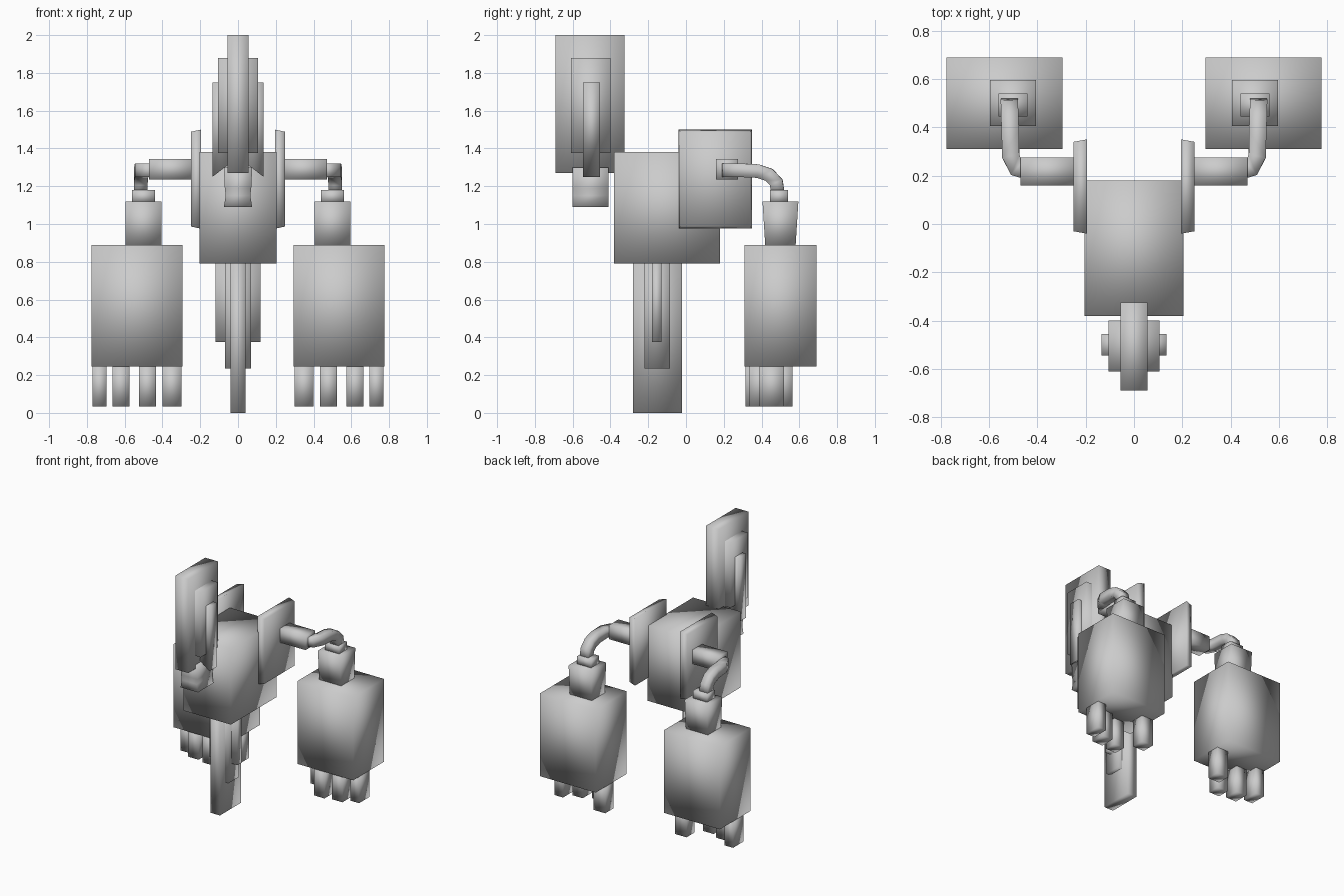
import bpy, bmesh
from mathutils import Vector

old = bpy.data.objects.get("Cube")
if old:
    bpy.data.objects.remove(old, do_unlink=True)

grey = bpy.data.materials.new("plain_grey")
grey.use_nodes = True
grey.diffuse_color = (0.6, 0.6, 0.6, 1)
grey.node_tree.nodes["Principled BSDF"].inputs["Base Color"].default_value = (0.6, 0.6, 0.6, 1)


def finish(name, bm):
    bmesh.ops.recalc_face_normals(bm, faces=bm.faces)
    for f in bm.faces:
        f.smooth = True
    me = bpy.data.meshes.new(name)
    bm.to_mesh(me)
    bm.free()
    me.materials.append(grey)
    ob = bpy.data.objects.new(name, me)
    bpy.context.collection.objects.link(ob)
    return ob


def box(name, x, y, z, side=1, shape=None):
    """Box from (low, high) ranges; shape may move each corner."""
    bm = bmesh.new()
    bmesh.ops.create_cube(bm, size=1)
    for v in bm.verts:
        high = [c > 0 for c in v.co]
        v.co = Vector((x[high[0]], y[high[1]], z[high[2]]))
        if shape:
            shape(v.co, high)
        v.co.x *= side
    return finish(name, bm)


def loft(name, rings):
    """Skin closed four-point rings into a capped solid."""
    bm = bmesh.new()
    rings = [[bm.verts.new(p) for p in r] for r in rings]
    for a, b in zip(rings, rings[1:]):
        for i in range(4):
            j = (i + 1) % 4
            bm.faces.new((a[i], a[j], b[j], b[i]))
    bm.faces.new(rings[0])
    bm.faces.new(rings[-1])
    return finish(name, bm)


def tube(name, path, half, side):
    """Square tube along a bent path."""
    pts = [Vector(p) for p in path]
    rings = []
    for i, p in enumerate(pts):
        t = (pts[min(i + 1, len(pts) - 1)] - pts[max(i - 1, 0)]).normalized()
        s = t.cross(Vector((0, 0, 1))).normalized()
        u = s.cross(t)
        ring = [p + half * (s * a + u * b) for a, b in ((1, 1), (-1, 1), (-1, -1), (1, -1))]
        rings.append([Vector((q.x * side, q.y, q.z)) for q in ring])
    return loft(name, rings)


# Torso
box("torso", (-.205, .205), (-.38, .18), (.79, 1.38))

# Head slabs and waisted neck
box("head_crest", (-.055, .055), (-.69, -.325), (1.27, 2))
box("head_middle", (-.105, .105), (-.61, -.40), (1.375, 1.88))
neck = ((.075, 1.09), (.065, 1.15), (.07, 1.19), (.075, 1.3))
loft("neck", [[(-w, -.6, z), (w, -.6, z), (w, -.41, z), (-w, -.41, z)] for w, z in neck])

# Tail blades hanging under the torso
box("tail_long", (-.04, .04), (-.28, -.02), (0, .81))
box("tail_middle", (-.07, .07), (-.22, -.085), (.235, .8))
box("tail_short", (-.12, .12), (-.18, -.13), (.375, .8))


def slant_inner(co, high):
    if not high[0] and not high[2]:
        co.z += .065


def bevel_outer(co, high):
    if high[0]:
        co.y += -.01 if high[1] else .01
        co.z += -.012 if high[2] else .012


def narrow_base(co, high):
    if not high[2]:
        co.y += -.015 if high[1] else .015


elbow = ((.44, .22, 1.285), (.485, .23, 1.285), (.51, .28, 1.285), (.512, .38, 1.28),
         (.514, .44, 1.26), (.515, .478, 1.22), (.515, .487, 1.16))
fingers = {
    "thumb": ((.3, .4), (.465, .565)),
    "finger_inner": ((.435, .525), (.315, .41)),
    "finger_middle": ((.575, .665), (.335, .45)),
    "finger_outer": ((.695, .77), (.39, .52)),
}

for label, s in (("left", 1), ("right", -1)):
    box(f"{label}_ear", (.05, .135), (-.545, -.455), (1.25, 1.75), s, slant_inner)
    # Shoulder plate and arm
    box(f"{label}_shoulder_plate", (.195, .25), (-.04, .35), (.975, 1.5), s, bevel_outer)
    box(f"{label}_upper_arm", (.23, .47), (.16, .275), (1.235, 1.345), s)
    tube(f"{label}_elbow", elbow, .036, s)
    # Wrist, forearm, hand
    box(f"{label}_wrist", (.44, .56), (.445, .54), (1.11, 1.18), s)
    box(f"{label}_forearm", (.405, .595), (.405, .595), (.88, 1.12), s, narrow_base)
    box(f"{label}_hand", (.295, .775), (.31, .69), (.245, .89), s)
    for part, (x, y) in fingers.items():
        box(f"{label}_{part}", x, y, (.035, .26), s)
